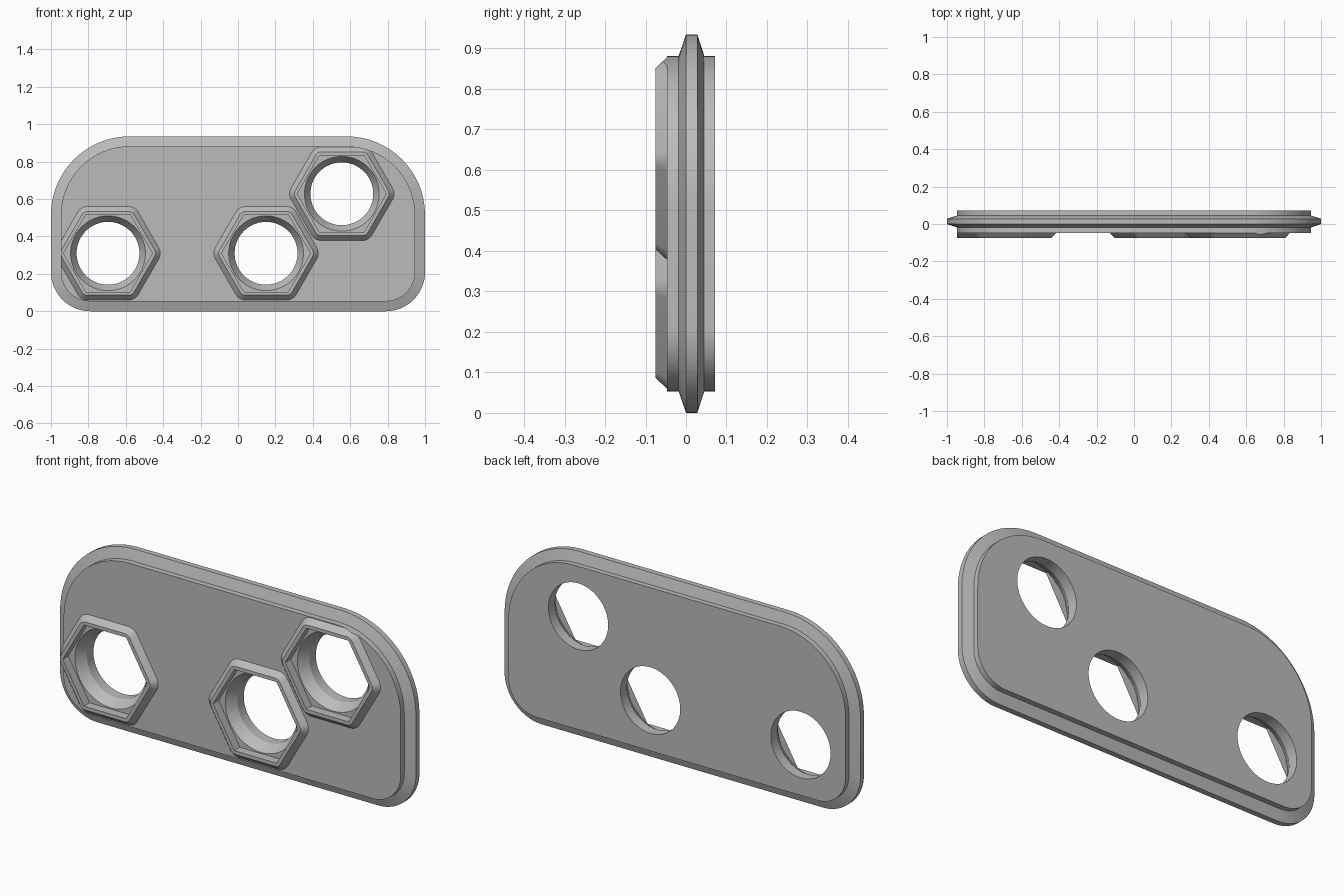
import bpy, bmesh, math

if "Cube" in bpy.data.objects:
    bpy.data.objects.remove(bpy.data.objects["Cube"])

metal = bpy.data.materials.new("plain grey")
metal.diffuse_color = (0.5, 0.5, 0.5, 1)
metal.use_nodes = True
metal.node_tree.nodes["Principled BSDF"].inputs["Base Color"].default_value = metal.diffuse_color


def arcs(corners, inset=0.0, seg=16):
    """Closed outline from corner arcs (cx, cz, radius, start deg, sweep deg)."""
    pts = []
    for cx, cz, r, start, sweep in corners:
        for i in range(seg + 1):
            a = math.radians(start + sweep * i / seg)
            pts.append((cx + (r - inset) * math.cos(a), cz + (r - inset) * math.sin(a)))
    return pts


def ring(cx, cz, r, n, turn=0.0):
    return [(cx + r * math.cos(turn + math.tau * i / n),
             cz + r * math.sin(turn + math.tau * i / n)) for i in range(n)]


def loft(name, layers):
    """Solid through equal-sized outlines stacked along y: [(y, outline), ...]."""
    bm = bmesh.new()
    rows = [[bm.verts.new((x, y, z)) for x, z in pts] for y, pts in layers]
    n = len(rows[0])
    for a, b in zip(rows, rows[1:]):
        for i in range(n):
            j = (i + 1) % n
            bm.faces.new((a[i], a[j], b[j], b[i]))
    bm.faces.new(rows[0])
    bm.faces.new(rows[-1])
    bmesh.ops.recalc_face_normals(bm, faces=bm.faces[:])
    mesh = bpy.data.meshes.new(name)
    bm.to_mesh(mesh)
    bm.free()
    mesh.materials.append(metal)
    ob = bpy.data.objects.new(name, mesh)
    bpy.context.collection.objects.link(ob)
    return ob


def boolean(ob, tool, operation):
    bpy.context.view_layer.objects.active = ob
    mod = ob.modifiers.new(operation.lower(), 'BOOLEAN')
    mod.operation, mod.object, mod.solver = operation, tool, 'EXACT'
    bpy.ops.object.modifier_apply(modifier=mod.name)


# Plate: large top corners, small bottom corners, bevelled flange round the middle
H, R, S = 0.935, 0.42, 0.21
plate_corners = [(1 - S, S, S, -90, 90), (1 - R, H - R, R, 0, 90),
                 (R - 1, H - R, R, 90, 90), (S - 1, S, S, 180, 90)]
outer, inner = arcs(plate_corners), arcs(plate_corners, 0.053)
plate = loft("plate", [(-0.047, inner), (-0.018, inner), (0, outer),
                       (0.028, outer), (0.045, inner), (0.072, inner)])
clip = loft("nut_trim_helper", [(-0.2, inner), (0.2, inner)])

# Hex nuts, trimmed at the plate edge, with hex recess and tapered bore
helpers, finished = [clip], [plate]
for k, (cx, cz) in enumerate([(-0.695, 0.31), (0.15, 0.31), (0.555, 0.628)]):
    r = 0.06
    d = (0.25 - r) / math.cos(math.radians(30))
    hexagon = [(cx + d * math.cos(math.radians(60 * i)),
                cz + d * math.sin(math.radians(60 * i)), r, 60 * i - 30, 60)
               for i in range(6)]
    base, front = arcs(hexagon, 0, 6), arcs(hexagon, 0.026, 6)
    nut = loft(f"hex_nut_{k + 1}", [(-0.04, base), (-0.047, base), (-0.075, front)])
    boolean(nut, clip, 'INTERSECT')
    recess_pts = ring(cx, cz, 0.206 / math.cos(math.pi / 6), 6)
    recess = loft(f"recess_cutter_{k + 1}", [(-0.12, recess_pts), (-0.03, recess_pts)])
    wide, narrow = ring(cx, cz, 0.2, 64), ring(cx, cz, 0.168, 64)
    bore = loft(f"bore_cutter_{k + 1}", [(-0.06, wide), (-0.03, wide),
                                         (0.02, narrow), (0.12, narrow)])
    for cutter in (recess, bore):
        boolean(plate, cutter, 'DIFFERENCE')
    boolean(nut, recess, 'DIFFERENCE')
    helpers += [recess, bore]
    finished.append(nut)

# Remove helpers and smooth the round parts
for ob in helpers:
    bpy.data.objects.remove(ob)
for ob in finished:
    bpy.ops.object.select_all(action='DESELECT')
    ob.select_set(True)
    bpy.context.view_layer.objects.active = ob
    bpy.ops.object.shade_smooth_by_angle(angle=math.radians(20))
